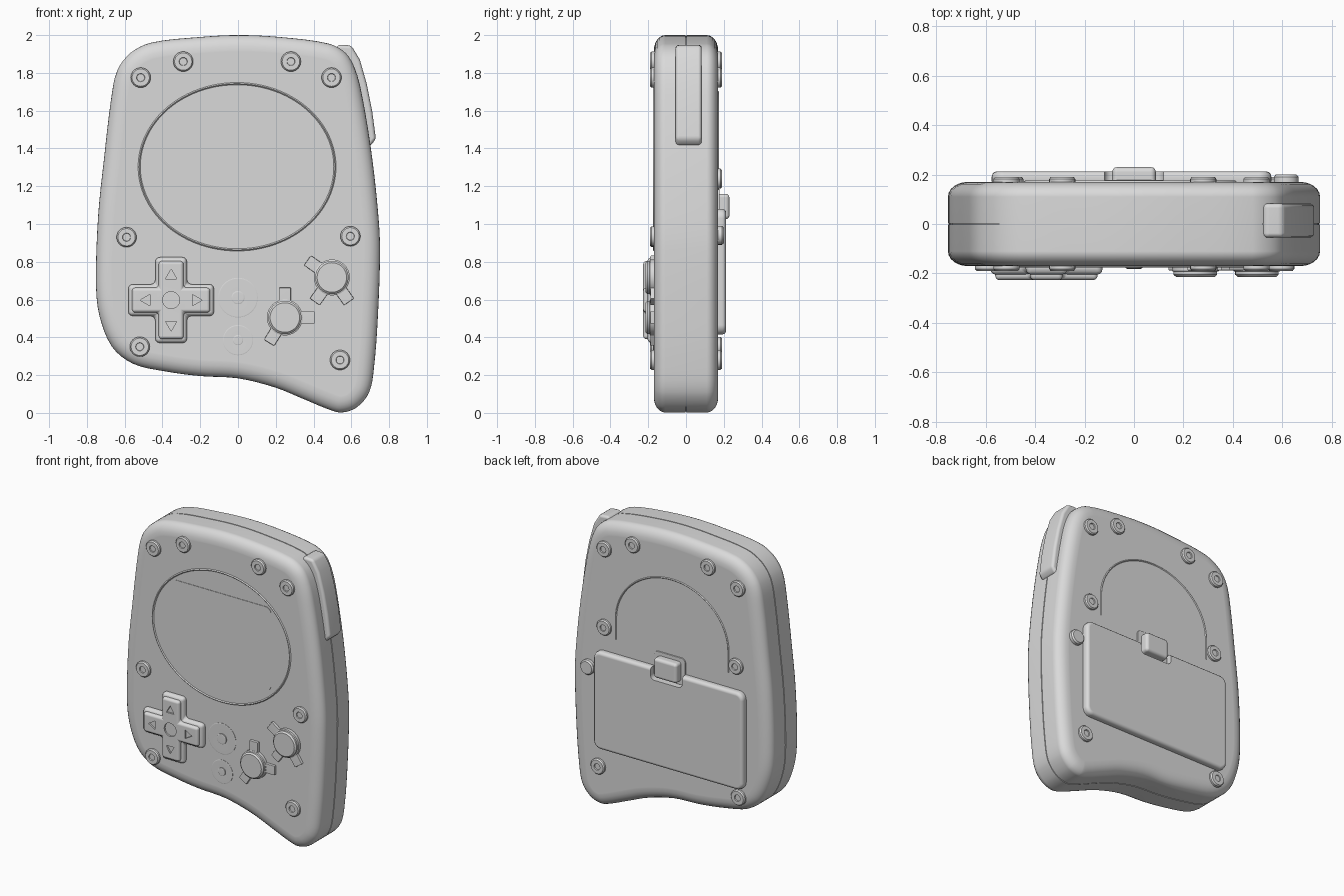
import bpy, bmesh
from math import sin, cos, pi, radians
from mathutils import Vector
from mathutils.geometry import interpolate_bezier

cube = bpy.data.objects.get("Cube")
if cube:
    bpy.data.objects.remove(cube)

GREY = (0.7, 0.7, 0.7, 1)
mat = bpy.data.materials.new("light grey plastic")
mat.use_nodes = True
mat.diffuse_color = GREY
shader = next(n for n in mat.node_tree.nodes if n.type == 'BSDF_PRINCIPLED')
shader.inputs["Base Color"].default_value = GREY

FRONT, BACK = -0.17, 0.17


# ---- helpers ----
def loft(name, rings, closed=False):
    """Skin a list of equal point rings, capped unless closed."""
    bm = bmesh.new()
    loops = [[bm.verts.new(p) for p in ring] for ring in rings]
    n = len(loops[0])
    pairs = list(zip(loops, loops[1:]))
    if closed:
        pairs.append((loops[-1], loops[0]))
    else:
        bm.faces.new(loops[0])
        bm.faces.new(loops[-1])
    for a, b in pairs:
        for i in range(n):
            j = (i + 1) % n
            bm.faces.new((a[i], a[j], b[j], b[i]))
    bmesh.ops.recalc_face_normals(bm, faces=bm.faces)
    mesh = bpy.data.meshes.new(name)
    bm.to_mesh(mesh)
    bm.free()
    mesh.materials.append(mat)
    obj = bpy.data.objects.new(name, mesh)
    bpy.context.collection.objects.link(obj)
    return obj


def apply(obj, mod):
    bpy.context.view_layer.objects.active = obj
    bpy.ops.object.modifier_apply(modifier=mod.name)


def prism(name, pts, y0, y1, bevel=0, segments=3):
    obj = loft(name, [[(x, y, z) for x, z in pts] for y in (y0, y1)])
    if bevel:
        mod = obj.modifiers.new("Bevel", 'BEVEL')
        mod.width, mod.segments = bevel, segments
        mod.limit_method, mod.angle_limit = 'ANGLE', radians(40)
        apply(obj, mod)
    return obj


def lathe(name, cx, cz, profile, n=32, phase=0):
    """Turn (radius, y) pairs about an axis along y."""
    ring = [(cos(phase + 2 * pi * i / n), sin(phase + 2 * pi * i / n)) for i in range(n)]
    return loft(name, [[(cx + r * c, y, cz + r * s) for c, s in ring] for r, y in profile])


def normals(path, closed=True):
    out = []
    for i in range(len(path)):
        a = path[i - 1] if closed or i else path[0]
        b = path[(i + 1) % len(path)] if closed or i < len(path) - 1 else path[-1]
        t = (b - a).normalized()
        out.append(Vector((-t.y, t.x)))
    return out


def bead(name, path, y, r, closed=True):
    """Fine diamond shaped strip along a path."""
    rings = []
    for p, n in zip(path, normals(path, closed)):
        a, b = p + n * r, p - n * r
        rings.append([(a.x, y, a.y), (p.x, y + r, p.y), (b.x, y, b.y), (p.x, y - r, p.y)])
    return loft(name, rings, closed)


def cut(target, cutter):
    mod = target.modifiers.new("Cut", 'BOOLEAN')
    mod.operation, mod.solver, mod.object = 'DIFFERENCE', 'EXACT', cutter
    apply(target, mod)
    bpy.data.objects.remove(cutter)


def smooth_path(points):
    """Closed smooth curve through points."""
    pts = [Vector(p) for p in points]
    n, out = len(pts), []
    tan = []
    for i in range(n):
        a, b, c = pts[i - 1], pts[i], pts[(i + 1) % n]
        tan.append((c - a) / ((b - a).length + (c - b).length))
    for i in range(n):
        a, b = pts[i], pts[(i + 1) % n]
        d = (b - a).length / 3
        out += [Vector(p[:2]) for p in interpolate_bezier(
            a.to_3d(), (a + tan[i] * d).to_3d(), (b - tan[(i + 1) % n] * d).to_3d(), b.to_3d(), 5)[:-1]]
    return out


def rounded_rect(x0, x1, z0, z1, r, n=6):
    pts = []
    for k, (x, z) in enumerate(((x1 - r, z1 - r), (x0 + r, z1 - r), (x0 + r, z0 + r), (x1 - r, z0 + r))):
        for i in range(n + 1):
            a = pi / 2 * (k + i / n)
            pts.append((x + r * cos(a), z + r * sin(a)))
    return pts


# ---- case: rounded shell with a seam round the middle ----
outline = smooth_path([
    (0, 2), (-.2, 1.99), (-.46, 1.96), (-.57, 1.905), (-.64, 1.81), (-.672, 1.66),
    (-.71, 1.34), (-.74, 1.05), (-.752, .7), (-.735, .52), (-.667, .35), (-.555, .26),
    (-.386, .22), (-.2, .195), (0, .183), (.195, .135), (.355, .07), (.487, .016),
    (.55, .002), (.63, .03), (.695, .11), (.72, .24), (.74, .5), (.752, .865),
    (.74, 1.08), (.705, 1.39), (.656, 1.685), (.62, 1.82), (.57, 1.905), (.48, 1.955), (.22, 1.99)])
inward = normals(outline)
half = [(.087, FRONT)]
for i in range(7):
    a = pi / 2 * i / 6
    half.append((.08 * (1 - sin(a)), FRONT + .06 * (1 - cos(a))))
half += [(0, -.003), (.005, -.003)]
section = half + [(d, -y) for d, y in reversed(half)]
loft("case", [[(p.x + n.x * d, y, p.y + n.y * d) for p, n in zip(outline, inward)]
              for d, y in section])

# ---- screen with its oval surround, and the arched line on the back ----
oval = [Vector((-.005 + .518 * cos(2 * pi * i / 96), 1.303 + .44 * sin(2 * pi * i / 96))) for i in range(96)]
bead("screen_surround", oval, FRONT + .001, .007)
prism("screen", rounded_rect(-.39, .37, 1.03, 1.6, .04), FRONT + .02, FRONT - .003)
arch = [Vector((-.015 + .425 * cos(pi * i / 40), 1.32 + .38 * sin(pi * i / 40))) for i in range(41)]
bead("back_arch", [Vector((.41, 1.18))] + arch + [Vector((-.44, 1.18))], BACK, .005, False)

# ---- dished seats and small centre buttons ----
for label, z, seat, r in (("upper", .61, .105, .035), ("lower", .385, .08, .027)):
    lathe(label + "_button_seat", 0, z, [(seat, -.16), (seat, FRONT - .002), (seat - .006, FRONT - .004),
                                         (r, FRONT - .001)], 40)
    lathe(label + "_centre_button", 0, z, [(r, -.15), (r, FRONT - .008), (r * .8, FRONT - .011)], 24)

# ---- screws, front and back ----
upper = [(-.515, 1.775), (-.29, 1.86), (.28, 1.86), (.495, 1.775)]
lower = [(-.52, .35), (.54, .28)]
screw = [(.053, -.01), (.053, .012), (.046, .02), (.022, .02), (.02, .013), (.006, .013)]
for side, y, s, middle in (("front", FRONT, -1, [(-.59, .93), (.595, .935)]),
                           ("back", BACK, 1, [(-.5, 1.24), (.495, 1.24)])):
    for i, (x, z) in enumerate(upper + middle + lower):
        lathe(f"{side}_screw_{i + 1}", x, z, [(r, y + s * h) for r, h in screw], 24)

# ---- direction pad: flange, raised cross, dimple and arrows ----
PX, PZ = -.354, .597


def cross(reach, width):
    quarter = [(reach, -width), (reach, width), (width, width)]
    pts = []
    for c, s in ((1, 0), (0, 1), (-1, 0), (0, -1)):
        pts += [(PX + x * c - z * s, PZ + x * s + z * c) for x, z in quarter]
    return pts


prism("pad_flange", cross(.227, .084), -.15, -.205, .024)
pad = prism("direction_pad", cross(.207, .066), -.16, -.227, .018)
cut(pad, lathe("cutter", PX, PZ, [(.045, -.25), (.045, -.216)], 24))
for k in range(4):
    a = k * pi / 2
    cut(pad, lathe("cutter", PX + .13 * cos(a), PZ + .13 * sin(a), [(.034, -.25), (.034, -.216)], 3, a))

# ---- action buttons with three tabs each ----
for label, x, z, angles in (("right", .497, .717, (145, 235, 305)),
                            ("left", .248, .505, (0, 90, 238))):
    lathe(label + "_action_button", x, z,
          [(.095, -.15), (.095, -.19), (.088, -.193), (.088, -.205), (.078, -.214), (.07, -.214)], 40)
    for i, deg in enumerate(angles):
        c, s = cos(radians(deg)), sin(radians(deg))
        pts = [(x + u * c - v * s, z + u * s + v * c)
               for u, v in ((.07, -.032), (.158, -.032), (.158, .032), (.07, .032))]
        prism(f"{label}_button_tab_{i + 1}", pts, -.15, -.188, .004, 2)

# ---- shoulder trigger on the model's left side ----
prism("shoulder_trigger", [(.5, 1.9), (.53, 1.95), (.6, 1.945), (.645, 1.87), (.682, 1.74),
                           (.71, 1.6), (.73, 1.45), (.7, 1.412), (.64, 1.43), (.6, 1.7)],
      -.055, .083, .018)

# ---- battery cover with latch, and round peg on the back ----
cover = prism("battery_cover", rounded_rect(-.575, .555, .415, 1.08, .05), .15, .213, .022)
cut(cover, prism("cutter", rounded_rect(-.12, .12, 1.0, 1.19, .03), .1, .3))
prism("latch_seat", rounded_rect(-.118, .118, 1.002, 1.185, .03), .15, .178, .004, 2)
prism("cover_latch", rounded_rect(-.088, .088, 1.025, 1.16, .02), .14, .23, .03)
lathe("back_peg", .615, .94, [(.05, .1), (.05, .19), (.042, .2)], 24)

# ---- shading ----
bpy.ops.object.select_all(action='DESELECT')
for obj in bpy.context.collection.objects:
    if obj.type == 'MESH' and mat.name in obj.data.materials:
        bpy.context.view_layer.objects.active = obj
        obj.select_set(True)
        bpy.ops.object.shade_smooth_by_angle(angle=radians(38))
        obj.select_set(False)
        obj.modifiers.new("Weighted normals", 'WEIGHTED_NORMAL').keep_sharp = True
